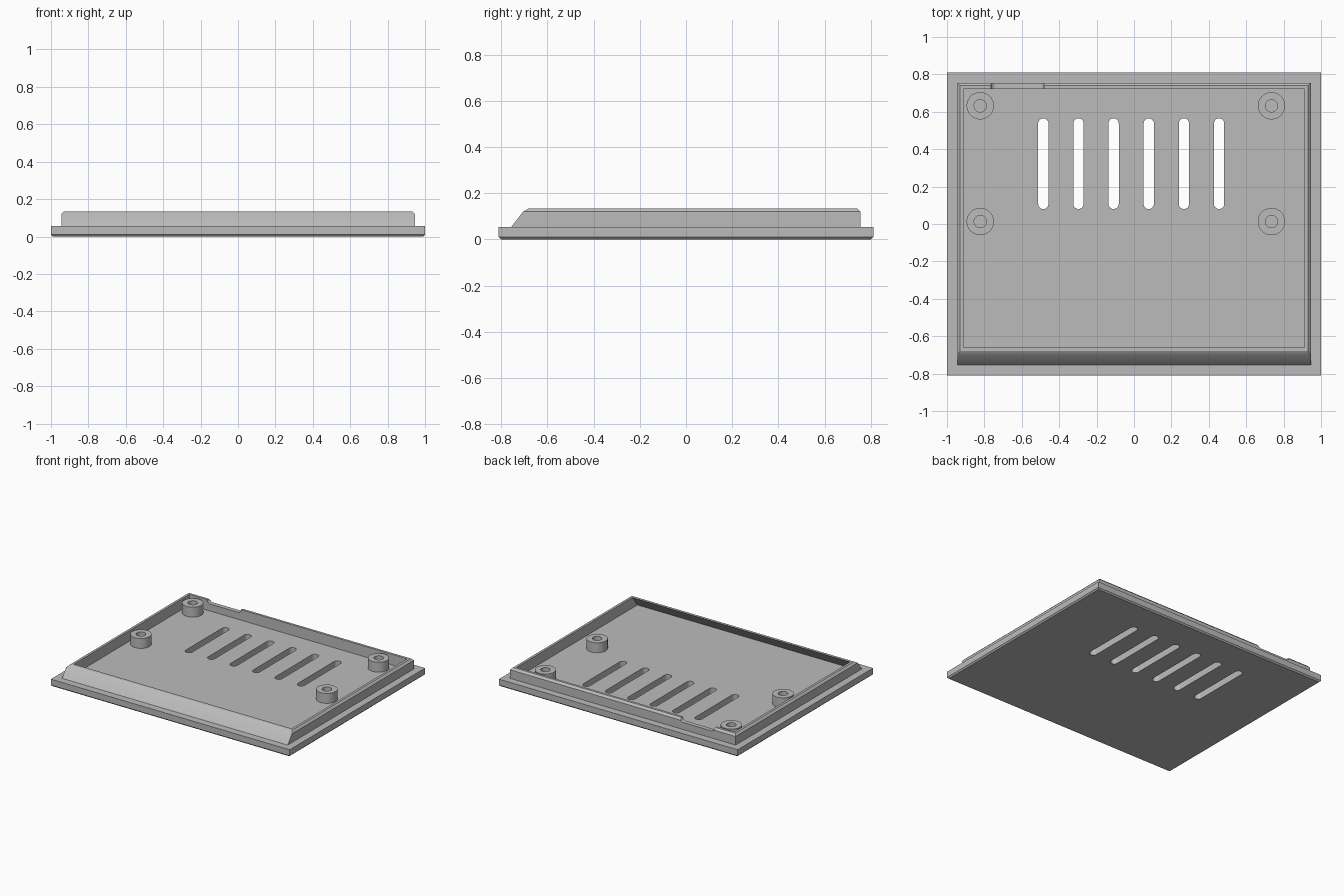
import bpy, bmesh, math

cube = bpy.data.objects.get("Cube")
if cube:
    bpy.data.objects.remove(cube, do_unlink=True)

grey = bpy.data.materials.new("plain grey")
grey.use_nodes = True
colour = (0.5, 0.5, 0.5, 1)
grey.diffuse_color = colour
grey.node_tree.nodes["Principled BSDF"].inputs["Base Color"].default_value = colour


def loft(name, rings, loop=False):
    """Skin a list of point rings; cap both ends, or join last to first."""
    bm = bmesh.new()
    vr = [[bm.verts.new(p) for p in ring] for ring in rings]
    pairs = list(zip(vr, vr[1:])) + ([(vr[-1], vr[0])] if loop else [])
    for a, b in pairs:
        for i in range(len(a)):
            j = (i + 1) % len(a)
            bm.faces.new((a[i], a[j], b[j], b[i]))
    if not loop:
        bm.faces.new(vr[0])
        bm.faces.new(vr[-1])
    bmesh.ops.recalc_face_normals(bm, faces=bm.faces)
    mesh = bpy.data.meshes.new(name)
    bm.to_mesh(mesh)
    bm.free()
    mesh.materials.append(grey)
    ob = bpy.data.objects.new(name, mesh)
    bpy.context.collection.objects.link(ob)
    return ob


def rect(x, front, back, z):
    return [(-x, front, z), (x, front, z), (x, back, z), (-x, back, z)]


def circle(cx, cy, r, z, n=40):
    return [(cx + r * math.cos(2 * math.pi * i / n),
             cy + r * math.sin(2 * math.pi * i / n), z) for i in range(n)]


def activate(ob):
    bpy.ops.object.select_all(action='DESELECT')
    ob.select_set(True)
    bpy.context.view_layer.objects.active = ob


def cut(ob, cutter):
    """Subtract the cutter and throw it away."""
    cutter.hide_render = True
    mod = ob.modifiers.new("cut", 'BOOLEAN')
    mod.operation = 'DIFFERENCE'
    mod.solver = 'EXACT'
    mod.object = cutter
    activate(ob)
    bpy.ops.object.modifier_apply(modifier=mod.name)
    bpy.data.objects.remove(cutter, do_unlink=True)


FLOOR, TOP = 0.055, 0.135

# Base plate with a small bevel around the underside
plate = loft("base_plate", [rect(0.99, -0.8, 0.8, 0),
                            rect(1, -0.81, 0.81, 0.01),
                            rect(1, -0.81, 0.81, FLOOR)])

# Six round-ended vent slots
SLOT_R, SLOT_FRONT, SLOT_BACK = 0.0275, 0.08, 0.565
for k in range(6):
    x = -0.485 + 0.188 * k

    def stadium(z, n=12):
        pts = []
        for cy, start in ((SLOT_BACK - SLOT_R, 0), (SLOT_FRONT + SLOT_R, math.pi)):
            for i in range(n + 1):
                a = start + math.pi * i / n
                pts.append((x + SLOT_R * math.cos(a), cy + SLOT_R * math.sin(a), z))
        return pts
    cut(plate, loft("slot_cutter", [stadium(-0.1), stadium(0.2)]))

# Raised rim: bevelled top edge, front wall leaning back inside and out
rim = loft("rim_wall", [rect(0.945, -0.759, 0.755, FLOOR - 0.005),
                        rect(0.945, -0.705, 0.755, 0.12),
                        rect(0.93, -0.68, 0.74, TOP),
                        rect(0.912, -0.66, 0.722, TOP),
                        rect(0.912, -0.725, 0.722, FLOOR - 0.005)], loop=True)

# Shallow round-cornered notch in the back wall
NOTCH_L, NOTCH_R, NOTCH_Z, R = -0.765, -0.48, 0.108, 0.027
profile = [(NOTCH_R, 0.2), (NOTCH_L, 0.2)]
for cx, start in ((NOTCH_L + R, math.pi), (NOTCH_R - R, 1.5 * math.pi)):
    for i in range(9):
        a = start + math.pi / 2 * i / 8
        profile.append((cx + R * math.cos(a), NOTCH_Z + R + R * math.sin(a)))
cut(rim, loft("notch_cutter", [[(px, y, pz) for px, pz in profile]
                               for y in (0.69, 0.8)]))

# Four screw posts with blind holes
posts = []
for side, x in (("right", -0.822), ("left", 0.735)):
    for end, y in (("back", 0.632), ("front", 0.013)):
        posts.append(loft(f"screw_post_{end}_{side}",
                          [circle(x, y, 0.073, FLOOR - 0.005),
                           circle(x, y, 0.073, 0.13),
                           circle(x, y, 0.033, 0.13),
                           circle(x, y, 0.033, FLOOR + 0.002)]))

for ob in [plate, rim] + posts:
    activate(ob)
    bpy.ops.object.shade_smooth_by_angle(angle=math.radians(30))
